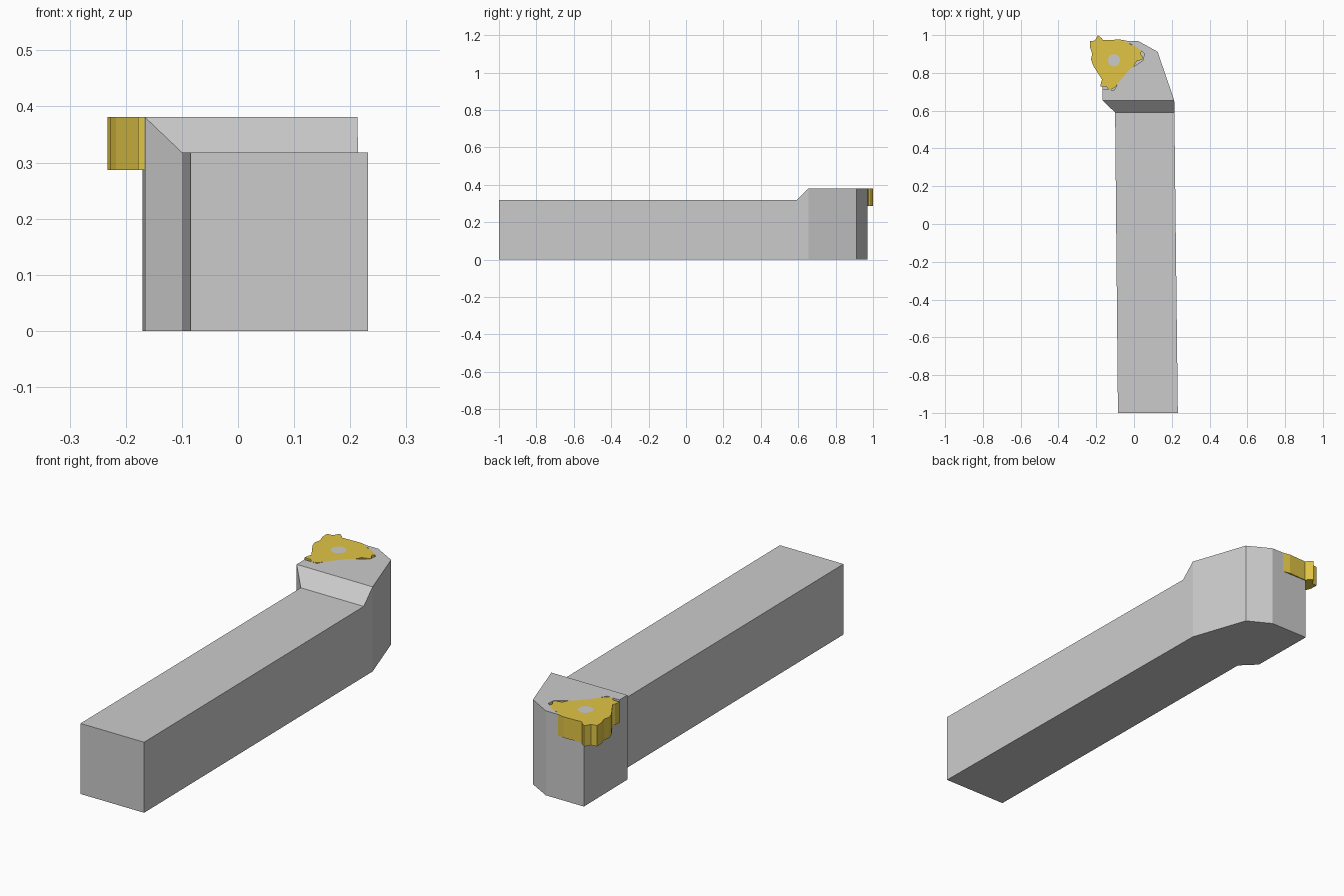
import bpy, bmesh
from math import pi, cos, sin
from mathutils import Matrix, Vector

if "Cube" in bpy.data.objects:
    bpy.data.objects.remove(bpy.data.objects["Cube"])

SHANK_TOP, HEAD_TOP, SEAT = 0.318, 0.381, 0.287
CENTRE = Vector((-0.106, 0.867))


def prism(name, pts, start, depth):
    """Closed solid: 3D profile points shifted by start, swept along depth."""
    bm = bmesh.new()
    face = bm.faces.new([bm.verts.new(Vector(p) + Vector(start)) for p in pts])
    ext = bmesh.ops.extrude_face_region(bm, geom=[face])
    verts = [g for g in ext["geom"] if isinstance(g, bmesh.types.BMVert)]
    bmesh.ops.translate(bm, verts=verts, vec=depth)
    bmesh.ops.recalc_face_normals(bm, faces=bm.faces)
    mesh = bpy.data.meshes.new(name)
    bm.to_mesh(mesh)
    bm.free()
    obj = bpy.data.objects.new(name, mesh)
    bpy.context.collection.objects.link(obj)
    return obj


def upright(name, outline, z0, z1):
    return prism(name, [(x, y, 0) for x, y in outline], (0, 0, z0), (0, 0, z1 - z0))


def cut(target, cutter):
    mod = target.modifiers.new("cut", 'BOOLEAN')
    mod.operation, mod.solver, mod.object = 'DIFFERENCE', 'EXACT', cutter
    bpy.context.view_layer.objects.active = target
    bpy.ops.object.modifier_apply(modifier=mod.name)
    bpy.data.objects.remove(cutter)


def circle(r, n=32):
    return [CENTRE + Vector((r * cos(2 * pi * i / n), r * sin(2 * pi * i / n)))
            for i in range(n)]


# Holder: plan outline of shank and offset head
holder = upright("tool_holder", [
    (-0.085, -1), (0.232, -1), (0.213, 0.655), (0.125, 0.912),
    (0.02, 0.97), (-0.17, 0.97), (-0.166, 0.655), (-0.10, 0.59)], 0, HEAD_TOP)

# Lower the shank top, leaving a ramp up to the head
k = 0.2
ramp = [(-1.2, SHANK_TOP), (0.59, SHANK_TOP), (0.655, HEAD_TOP),
        (0.655 + k, HEAD_TOP + k), (-1.2, HEAD_TOP + k)]
cut(holder, prism("ramp_cutter", [(0, y, z) for y, z in ramp], (-0.5, 0, 0), (1, 0, 0)))

# Pocket that seats the insert
cut(holder, upright("pocket_cutter", [
    (-0.28, 1.05), (-0.06, 1.05), (-0.06, 0.972), (0.012, 0.938), (0.053, 0.905),
    (0.05, 0.868), (-0.028, 0.815), (-0.083, 0.748), (-0.104, 0.71),
    (-0.18, 0.712), (-0.28, 0.77)], SEAT, HEAD_TOP + 0.1))

# Cutting insert: one third of the outline, turned three times
third = [(-0.058, 0.106), (-0.064, 0.116), (-0.085, 0.132), (-0.101, 0.104),
         (-0.127, 0.101), (-0.127, 0.069), (-0.115, 0.032), (-0.122, 0.005),
         (-0.111, -0.027)]
outline = [CENTRE + Matrix.Rotation(2 * pi * i / 3, 2) @ Vector(p)
           for i in range(3) for p in third]
insert = upright("cutting_insert", outline, SEAT, HEAD_TOP)
cut(insert, upright("hole_cutter", circle(0.032), SEAT - 0.1, HEAD_TOP + 0.1))
gold = bpy.data.materials.new("gold_coating")
gold.diffuse_color = (0.75, 0.56, 0.06, 1)
gold.use_nodes = True
gold.node_tree.nodes["Principled BSDF"].inputs["Base Color"].default_value = gold.diffuse_color
insert.data.materials.clear()
insert.data.materials.append(gold)

# Flush clamping screw filling the hole
upright("clamp_screw", circle(0.032), SEAT, HEAD_TOP)
